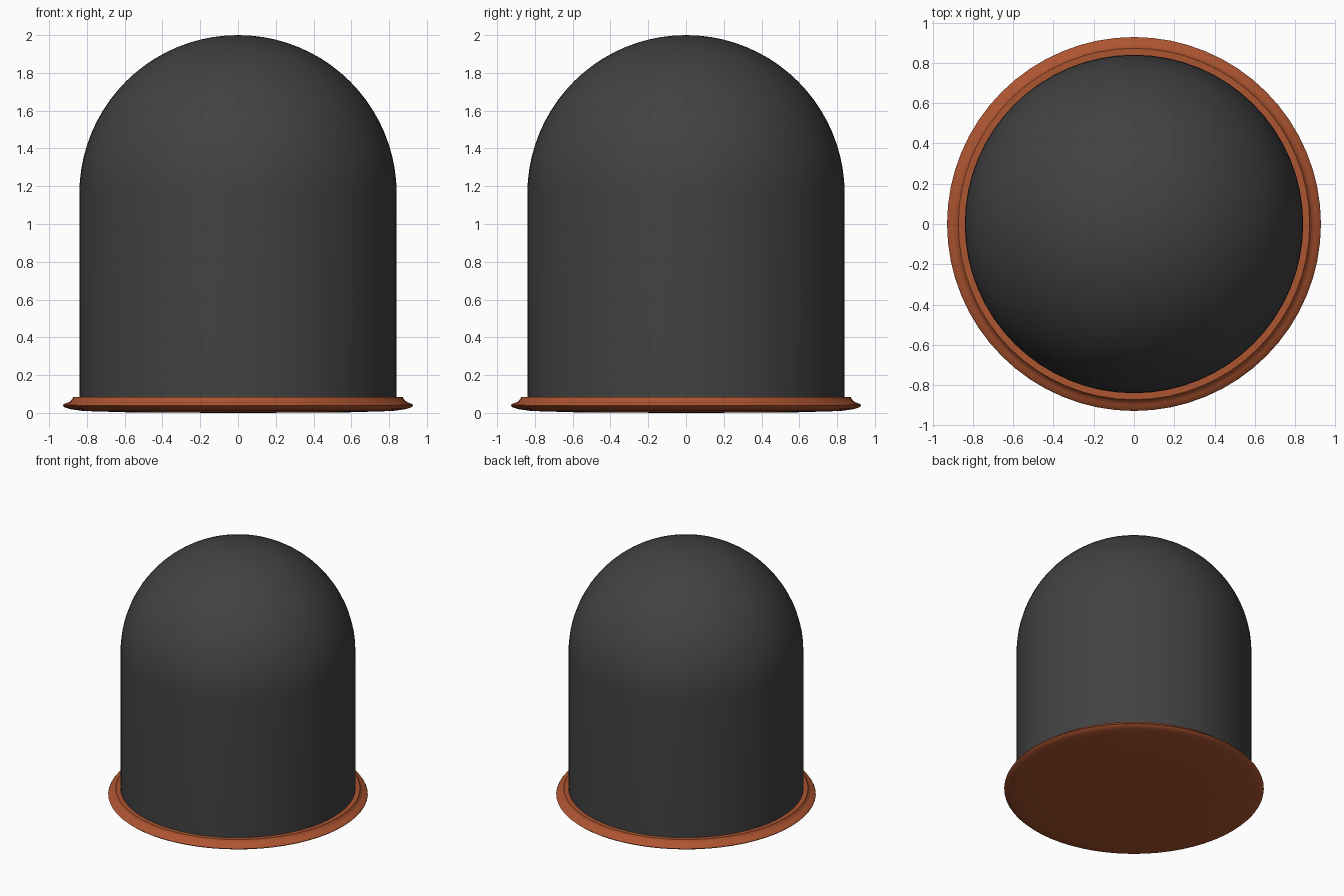
import bpy, bmesh, math

if "Cube" in bpy.data.objects:
    bpy.data.objects.remove(bpy.data.objects["Cube"])

def material(name, rgb):
    m = bpy.data.materials.new(name)
    m.diffuse_color = (*rgb, 1)
    m.use_nodes = True
    m.node_tree.nodes["Principled BSDF"].inputs["Base Color"].default_value = m.diffuse_color
    return m

def lathe(name, profile, mat, segments=64, angle=30):
    """Spin an (r, z) profile around the z axis."""
    bm = bmesh.new()
    vs = [bm.verts.new((r, 0, z)) for r, z in profile]
    edges = [bm.edges.new(p) for p in zip(vs, vs[1:])]
    bmesh.ops.spin(bm, geom=vs + edges, cent=(0, 0, 0), axis=(0, 0, 1),
                   angle=2 * math.pi, steps=segments, use_duplicate=False)
    bmesh.ops.remove_doubles(bm, verts=bm.verts, dist=1e-4)
    bmesh.ops.recalc_face_normals(bm, faces=bm.faces)
    me = bpy.data.meshes.new(name)
    bm.to_mesh(me)
    bm.free()
    me.materials.append(mat)
    ob = bpy.data.objects.new(name, me)
    bpy.context.collection.objects.link(ob)
    bpy.context.view_layer.objects.active = ob
    ob.select_set(True)
    bpy.ops.object.shade_smooth_by_angle(angle=math.radians(angle))
    ob.select_set(False)
    return ob

charcoal = material("charcoal_glass", (0.054, 0.054, 0.054))
rust = material("rust_wood", (0.42, 0.09, 0.03))

# Dome: straight wall topped by a hemisphere
R, SPRING, N = 0.84, 1.16, 20
dome = [(0, 0.07), (R, 0.07), (R, SPRING)]
dome += [(R * math.cos(a), SPRING + R * math.sin(a))
         for a in (math.pi / 2 * i / N for i in range(1, N))]
dome.append((0, 2.0))
lathe("dome", dome, charcoal)

# Base: moulded plate with a cove between rim and top lip
base = [(0, 0), (0.55, 0.002), (0.82, 0.01), (0.89, 0.02), (0.92, 0.03),
        (0.928, 0.038), (0.922, 0.047), (0.90, 0.055), (0.885, 0.064),
        (0.877, 0.075), (0.872, 0.085), (0.835, 0.085), (0.835, 0.07), (0, 0.07)]
lathe("base_plate", base, rust, angle=40)
